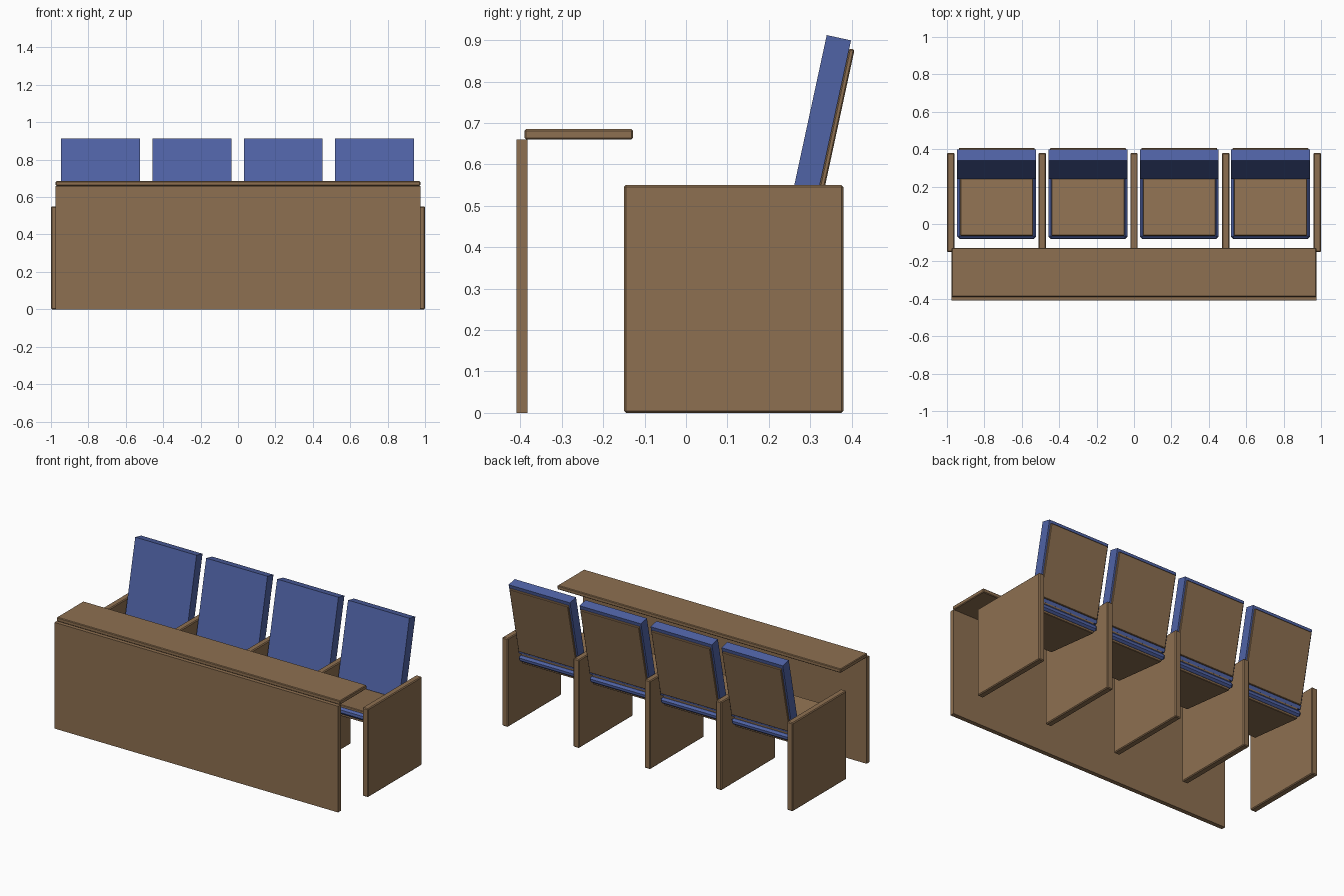
import bpy
import math
from mathutils import Matrix, Vector

cube = bpy.data.objects.get("Cube")
if cube:
    bpy.data.objects.remove(cube, do_unlink=True)


def material(name, rgb):
    mat = bpy.data.materials.new(name)
    mat.use_nodes = True
    colour = (*rgb, 1.0)
    mat.diffuse_color = colour
    mat.node_tree.nodes["Principled BSDF"].inputs["Base Color"].default_value = colour
    return mat


wood = material("brown wood", (0.27, 0.162, 0.082))
fabric = material("blue fabric", (0.08, 0.125, 0.38))


def box(name, size, centre, mat, tilt=0.0, bevel=0.0, offset=(0, 0, 0)):
    """Bevelled box, tilted about X; offset is measured in the tilted frame."""
    bpy.ops.mesh.primitive_cube_add(size=1)
    obj = bpy.context.object
    obj.name = name
    obj.data.transform(Matrix.Diagonal((*size, 1)))
    rot = Matrix.Rotation(math.radians(tilt), 4, 'X')
    obj.location = Vector(centre) + rot @ Vector(offset)
    obj.rotation_euler.x = math.radians(tilt)
    obj.data.materials.append(mat)
    if bevel:
        mod = obj.modifiers.new("edge bevel", 'BEVEL')
        mod.width = bevel
        mod.segments = 1
    return obj


# Desk: front panel and writing top
box("front_panel", (1.95, 0.027, 0.66), (0, -0.396, 0.33), wood)
box("desk_top", (1.95, 0.262, 0.025), (0, -0.259, 0.6725), wood, bevel=0.004)

# Upright panels between and beside the seats
for i in range(5):
    box(f"side_panel_{i + 1}", (0.04, 0.53, 0.55),
        (-0.98 + i * 0.49, 0.115, 0.275), wood, bevel=0.005)

# Seats: tilted cushion around a board, and a reclined back with a rear board
BACK_TILT = -12.2
SEAT_TILT = -6
for i in range(4):
    x = -0.734 + i * 0.488
    seat = (x, 0.115, 0.425)
    back = (x, 0.319, 0.674)
    box(f"seat_cushion_{i + 1}", (0.422, 0.39, 0.04), seat, fabric, SEAT_TILT, 0.012)
    box(f"seat_board_{i + 1}", (0.39, 0.362, 0.066), seat, wood, SEAT_TILT, 0.003)
    box(f"back_cushion_{i + 1}", (0.422, 0.06, 0.474), back, fabric, BACK_TILT)
    box(f"back_board_{i + 1}", (0.405, 0.013, 0.434), back, wood, BACK_TILT,
        0.003, (0, 0.0365, 0))
